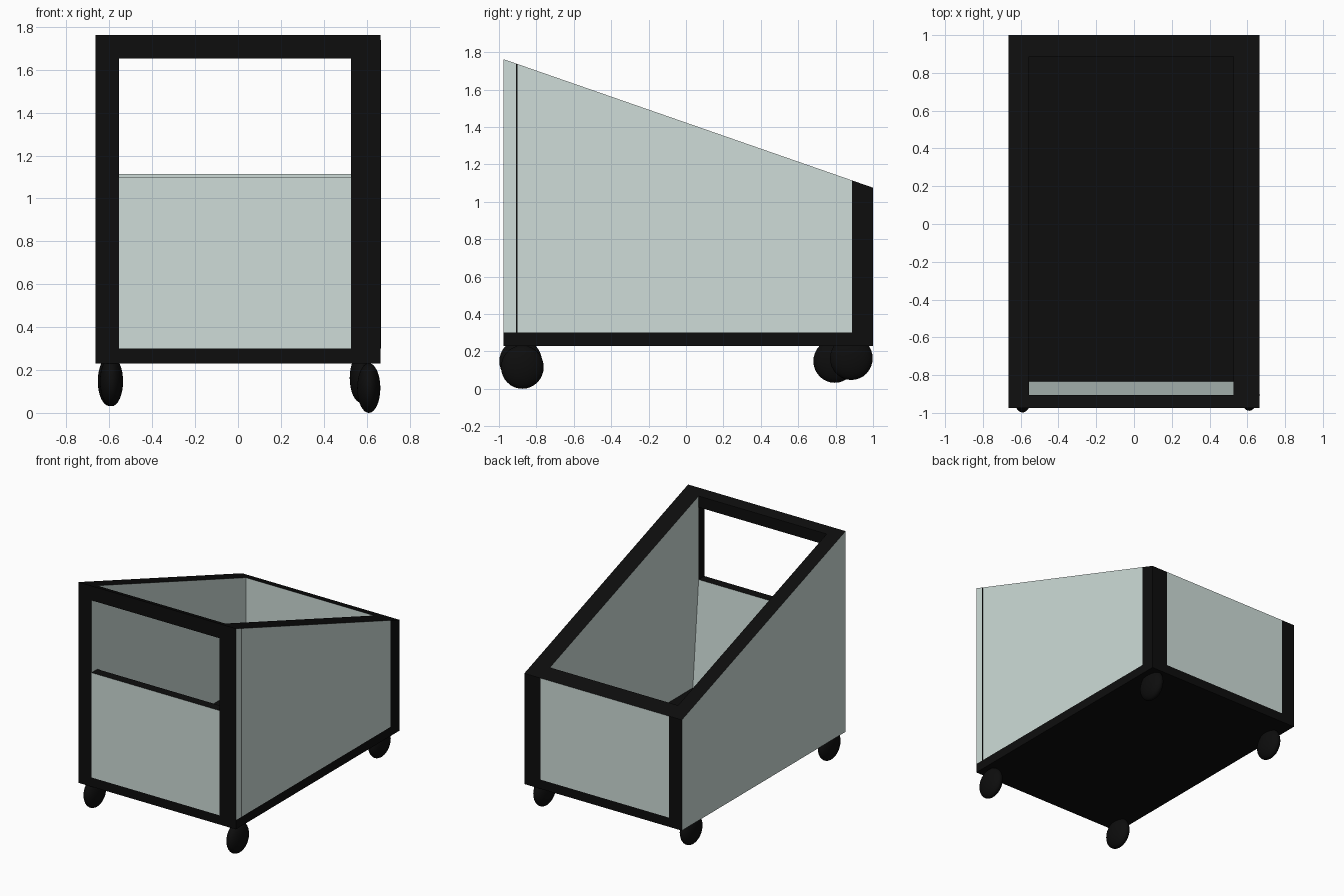
import bpy, bmesh

if "Cube" in bpy.data.objects:
    bpy.data.objects.remove(bpy.data.objects["Cube"])

def material(name, rgb):
    m = bpy.data.materials.new(name)
    m.diffuse_color = (*rgb, 1)
    m.use_nodes = True
    m.node_tree.nodes["Principled BSDF"].inputs["Base Color"].default_value = m.diffuse_color
    return m

BLACK = material("black_frame", (0.004, 0.004, 0.004))
PALE = material("pale_panel", (0.62, 0.72, 0.69))

FRONT, BACK, BASE, FLOOR = -0.975, 1.0, 0.23, 0.30
LEFT_OUT, LEFT_IN, RIGHT_IN, RIGHT_OUT = -0.665, -0.555, 0.527, 0.665
FRAME_Y, BACK_IN = -0.905, 0.888

def rim(y):
    """Height of the sloping top edge at depth y."""
    return 1.762 + (1.075 - 1.762) * (y - FRONT) / (BACK - FRONT)

def prism(name, x0, x1, profile, pale=lambda n: False):
    """Extrude a y-z profile along x; faces picked by normal get the pale colour."""
    bm = bmesh.new()
    face = bm.faces.new([bm.verts.new((x0, y, z)) for y, z in profile])
    ext = bmesh.ops.extrude_face_region(bm, geom=[face])
    moved = [v for v in ext["geom"] if isinstance(v, bmesh.types.BMVert)]
    bmesh.ops.translate(bm, verts=moved, vec=(x1 - x0, 0, 0))
    bmesh.ops.recalc_face_normals(bm, faces=bm.faces)
    bm.normal_update()
    for f in bm.faces:
        f.material_index = 1 if pale(f.normal) else 0
    me = bpy.data.meshes.new(name)
    bm.to_mesh(me)
    bm.free()
    me.materials.append(BLACK)
    me.materials.append(PALE)
    ob = bpy.data.objects.new(name, me)
    bpy.context.collection.objects.link(ob)
    return ob

def upright(y0, y1, z0):
    """Profile from z0 up to the sloping rim."""
    return [(y0, z0), (y1, z0), (y1, rim(y1)), (y0, rim(y0))]

# Floor slab
prism("floor", LEFT_IN, RIGHT_OUT,
      [(FRONT, BASE), (BACK, BASE), (BACK, FLOOR), (FRONT, FLOOR)])

# Side walls: pale faces, black rims and ends
prism("left_wall", LEFT_OUT, LEFT_IN, upright(FRONT, BACK, BASE),
      lambda n: abs(n.x) > 0.9)
prism("right_wall", RIGHT_IN, RIGHT_OUT, upright(FRAME_Y, BACK_IN, FLOOR),
      lambda n: abs(n.x) > 0.9)
prism("right_front_post", RIGHT_IN, RIGHT_OUT, upright(FRONT, FRAME_Y, FLOOR),
      lambda n: n.x > 0.9)
prism("right_back_post", RIGHT_IN, RIGHT_OUT, upright(BACK_IN, BACK, FLOOR))
prism("right_seam", RIGHT_OUT - 0.004, RIGHT_OUT + 0.001,
      upright(FRAME_Y - 0.003, FRAME_Y + 0.003, FLOOR))

# Back wall
prism("back_wall", LEFT_IN, RIGHT_IN, upright(BACK_IN, BACK, FLOOR),
      lambda n: abs(n.y) > 0.9)

# Low front panel, its inner face leaning into the box
prism("front_panel", LEFT_IN, RIGHT_IN,
      [(FRONT, FLOOR), (-0.835, FLOOR), (FRAME_Y, 1.1), (FRONT, 1.1)],
      lambda n: abs(n.y) > 0.9)

# Beam across the top of the front opening
prism("front_beam", LEFT_IN, RIGHT_IN, upright(FRONT, FRAME_Y, 1.652))

# Wheels: flattened balls, slightly uneven
wheels = {
    "front_left_wheel": (-0.59, -0.884, 0.147),
    "front_right_wheel": (0.61, -0.875, 0.116),
    "back_left_wheel": (-0.60, 0.795, 0.148),
    "back_right_wheel": (0.575, 0.884, 0.163),
}
for name, pos in wheels.items():
    bpy.ops.mesh.primitive_uv_sphere_add(segments=32, ring_count=16, radius=1, location=pos)
    ob = bpy.context.object
    ob.name = name
    ob.scale = (0.054, 0.114, 0.116)
    ob.data.materials.append(BLACK)
    bpy.ops.object.shade_smooth_by_angle()
